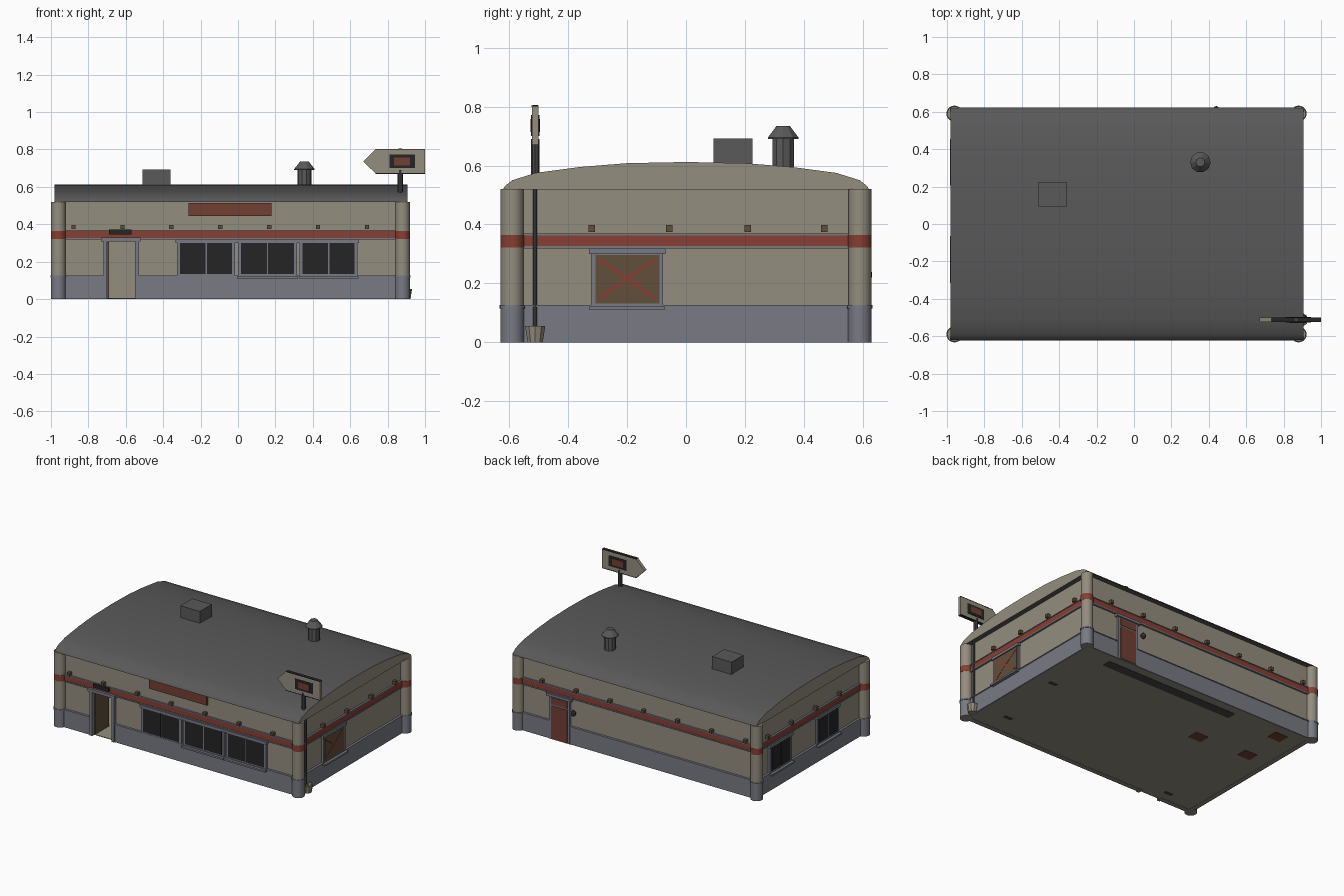
import bpy, bmesh, math
from mathutils import Vector

if "Cube" in bpy.data.objects:
    bpy.data.objects.remove(bpy.data.objects["Cube"])


def material(name, rgb):
    m = bpy.data.materials.new(name)
    m.diffuse_color = (*rgb, 1)
    m.use_nodes = True
    m.node_tree.nodes["Principled BSDF"].inputs["Base Color"].default_value = m.diffuse_color
    return m


CREAM = material("cream plaster", (0.295, 0.268, 0.212))
GREY = material("slate grey", (0.19, 0.195, 0.228))
RED = material("stripe red", (0.235, 0.05, 0.033))
RUST = material("rust brown", (0.165, 0.05, 0.032))
ROOF = material("roof grey", (0.1, 0.1, 0.1))
BLACK = material("black glass", (0.018, 0.018, 0.018))
BOARD = material("board brown", (0.12, 0.078, 0.042))
METAL = material("dark metal", (0.06, 0.06, 0.065))


def finish(name, bm, *mats):
    bmesh.ops.recalc_face_normals(bm, faces=bm.faces)
    me = bpy.data.meshes.new(name)
    bm.to_mesh(me)
    bm.free()
    ob = bpy.data.objects.new(name, me)
    bpy.context.collection.objects.link(ob)
    for m in mats:
        me.materials.append(m)
    return ob


def prism(name, pts, axis, a0, a1, mat, *more):
    """Extrude a 2D outline along an axis; the outline uses the other axes in order."""
    bm = bmesh.new()

    def at(p, a):
        v = list(p)
        v.insert("xyz".index(axis), a)
        return bm.verts.new(v)
    f = bm.faces.new([at(p, a0) for p in pts])
    ext = bmesh.ops.extrude_face_region(bm, geom=[f])["geom"]
    d = Vector([(a1 - a0) if c == axis else 0 for c in "xyz"])
    bmesh.ops.translate(bm, vec=d, verts=[g for g in ext if isinstance(g, bmesh.types.BMVert)])
    bm.faces.ensure_lookup_table()
    return finish(name, bm, mat, *more)


def box(name, x0, x1, y0, y1, z0, z1, mat):
    return prism(name, [(x0, y0), (x1, y0), (x1, y1), (x0, y1)], "z", z0, z1, mat)


def lathe(name, x, y, prof, sides, mats, pick=lambda i: 0, smooth=False):
    """Turn (radius, z) points round an upright axis; pick gives each ring its material."""
    bm = bmesh.new()
    rings = [[bm.verts.new((x + r * math.cos(t), y + r * math.sin(t), z))
              for t in [2 * math.pi * k / sides for k in range(sides)]] for r, z in prof]
    for i in range(len(rings) - 1):
        for k in range(sides):
            j = (k + 1) % sides
            f = bm.faces.new((rings[i][k], rings[i][j], rings[i + 1][j], rings[i + 1][k]))
            f.material_index = pick(i)
            f.smooth = smooth
    bm.faces.new(rings[0])
    bm.faces.new(rings[-1])
    ob = finish(name, bm, *mats)
    if smooth:
        bpy.context.view_layer.objects.active = ob
        ob.select_set(True)
        bpy.ops.object.shade_smooth_by_angle(angle=math.radians(35))
        ob.select_set(False)
    return ob


# Wall planes: u runs along the wall, d is distance outward from it
X0, X1, Y = -0.95, 0.87, 0.59


def on_wall(wall, name, u0, u1, d0, d1, z0, z1, mat):
    if wall == "front":
        return box(name, u0, u1, -Y - d1, -Y - d0, z0, z1, mat)
    if wall == "back":
        return box(name, u0, u1, Y + d0, Y + d1, z0, z1, mat)
    if wall == "left":
        return box(name, X0 - d1, X0 - d0, u0, u1, z0, z1, mat)
    return box(name, X1 + d0, X1 + d1, u0, u1, z0, z1, mat)


DOOR = (-0.70, -0.55)


def band(name, d0, d1, z0, z1, mat, doorway=False):
    """A strip round all four walls, optionally broken at the front doorway."""
    spans = [(X0, DOOR[0]), (DOOR[1], X1)] if doorway else [(X0, X1)]
    for u0, u1 in spans:
        on_wall("front", "front_" + name, u0, u1, d0, d1, z0, z1, mat)
    on_wall("back", "back_" + name, X0, X1, d0, d1, z0, z1, mat)
    for w in ("left", "right"):
        on_wall(w, w + "_" + name, -Y, Y, d0, d1, z0, z1, mat)


# Walls, plinth and stripe
band("lower_wall", -0.02, 0, 0, 0.31, CREAM, True)
band("upper_wall", -0.02, 0, 0.31, 0.52, CREAM)
band("plinth", 0, 0.012, 0, 0.12, GREY, True)
band("plinth_cap", 0, 0.016, 0.12, 0.126, GREY, True)
band("stripe", 0, 0.01, 0.326, 0.363, RED)
band("stripe_lower_trim", 0, 0.013, 0.318, 0.326, GREY)
band("stripe_upper_trim", 0, 0.013, 0.363, 0.369, GREY)

# Corner columns
col = [(0.04, 0), (0.04, 0.115), (0.043, 0.115), (0.043, 0.126), (0.039, 0.126),
       (0.039, 0.322), (0.04, 0.322), (0.04, 0.365), (0.039, 0.365), (0.039, 0.52)]
for cx in (-0.96, 0.88):
    for cy in (-0.59, 0.59):
        lathe("corner_column", cx, cy, col, 20, (CREAM, GREY, RED),
              lambda i: 1 if i < 4 else 2 if i in (5, 6, 7) else 0, True)

# Curved roof with cream gable ends
half = [(0.622, 0.518), (0.615, 0.53), (0.59, 0.55), (0.51, 0.575), (0.36, 0.595), (0.2, 0.608)]
arch = half + [(0, 0.612)] + [(-y, z) for y, z in reversed(half)]
roof = prism("roof", arch, "x", -0.98, 0.905, ROOF, CREAM)
for p in roof.data.polygons:
    p.material_index = 1 if abs(p.normal.x) > 0.5 else 0
    p.use_smooth = p.normal.z > 0.5
bpy.context.view_layer.objects.active = roof
roof.select_set(True)
bpy.ops.object.shade_smooth_by_angle(angle=math.radians(30))
roof.select_set(False)

# Floor and furniture feet seen from below
box("floor", X0, X1, -Y, Y, 0.002, 0.006, CREAM)
box("counter_base", -0.38, 0.65, 0.47, 0.535, 0, 0.004, METAL)
for fx, fy in ((-0.39, 0.165), (-0.77, 0.486), (-0.77, 0.19)):
    box("seat_base", fx - 0.05, fx + 0.05, fy - 0.04, fy + 0.04, 0, 0.004, RUST)
for fx, fy in ((0.74, 0.09), (0.68, -0.42), (-0.7, -0.5)):
    box("floor_debris", fx - 0.03, fx + 0.03, fy - 0.012, fy + 0.012, 0, 0.004, METAL)


def window(wall, u0, u1, sill=True, boarded=False):
    on_wall(wall, "window_frame", u0, u1, 0, 0.014, 0.124, 0.3, GREY)
    on_wall(wall, "window_lintel", u0 - 0.008, u1 + 0.008, 0, 0.022, 0.3, 0.318, GREY)
    if sill:
        on_wall(wall, "window_sill", u0 - 0.005, u1 + 0.005, 0, 0.034, 0.11, 0.122, GREY)
    if boarded:
        on_wall(wall, "window_boards", u0 + 0.014, u1 - 0.012, 0.014, 0.017, 0.132, 0.297, BOARD)
        return
    mid = (u0 + u1) / 2
    for a, b in ((u0 + 0.016, mid - 0.003), (mid + 0.003, u1 - 0.016)):
        on_wall(wall, "window_pane", a, b, 0.014, 0.017, 0.134, 0.303, BLACK)


# Front, left and boarded right windows
window("front", -0.325, -0.015, False)
window("front", 0.0, 0.315)
window("front", 0.33, 0.64)
window("left", 0.21, 0.45)
window("left", -0.31, -0.07)
window("right", -0.322, -0.078, True, True)
for s in (1, -1):
    cross = [(-0.2 + s * y, 0.215 + z) for y, z in
             ((-0.1, -0.062), (-0.09, -0.07), (0.1, 0.062), (0.09, 0.07))]
    prism("painted_cross", cross, "x", X1 + 0.016, X1 + 0.0185, RED)

# Front doorway with the door swung inward
for u in (-0.72, -0.55):
    on_wall("front", "door_jamb", u, u + 0.02, -0.02, 0.02, 0, 0.31, GREY)
on_wall("front", "door_lintel", -0.732, -0.522, -0.02, 0.027, 0.308, 0.328, GREY)
box("open_door", -0.70, -0.69, -0.585, -0.44, 0.006, 0.306, BOARD)
on_wall("front", "door_sign", -0.69, -0.57, 0.01, 0.025, 0.345, 0.371, BLACK)
on_wall("front", "name_board", -0.265, 0.18, 0, 0.012, 0.445, 0.514, RUST)

# Back door with frame and round lamp
on_wall("back", "back_door_frame", 0.475, 0.635, 0, 0.015, 0, 0.3, GREY)
on_wall("back", "back_door_lintel", 0.46, 0.65, 0, 0.025, 0.3, 0.318, GREY)
on_wall("back", "back_door_lower", 0.492, 0.618, 0.015, 0.018, 0.005, 0.235, RUST)
on_wall("back", "back_door_upper", 0.492, 0.618, 0.015, 0.018, 0.245, 0.292, RUST)
lathe("back_lamp", 0.44, 0.615, [(0.008, 0.21), (0.016, 0.22), (0.016, 0.238), (0.006, 0.25)], 8, (METAL,))

# Small wall lamps above the stripe
for i in range(7):
    u = -0.88 + i * 0.2617
    for w in ("front", "back"):
        on_wall(w, "wall_lamp", u - 0.011, u + 0.011, 0, 0.025, 0.374, 0.396, BOARD)
for u in (-0.32, -0.057, 0.21, 0.47):
    for w in ("left", "right"):
        on_wall(w, "wall_lamp", u - 0.011, u + 0.011, 0, 0.025, 0.374, 0.398, BOARD)

# Drainpipe and bucket on the right wall
lathe("drainpipe", 0.882, -0.513, [(0.007, 0.05), (0.007, 0.518)], 8, (METAL,))
lathe("bucket", 0.895, -0.512, [(0.027, 0), (0.036, 0.055), (0.031, 0.055), (0.025, 0.02)], 10, (CREAM,))

# Roof box and chimney with cap
box("roof_box", -0.51, -0.36, 0.093, 0.225, 0.58, 0.692, ROOF)
lathe("chimney", 0.355, 0.33, [(0.038, 0.56), (0.038, 0.693)], 10, (ROOF,))
lathe("chimney_cap", 0.355, 0.33, [(0.055, 0.69), (0.055, 0.695), (0.027, 0.73), (0.024, 0.735)], 10, (ROOF,))

# Arrow sign on its pole
lathe("sign_pole", 0.867, -0.512, [(0.014, 0.55), (0.014, 0.69), (0.009, 0.69), (0.009, 0.806)], 8, (METAL,))
arrow = [(0.67, 0.736), (0.735, 0.672), (1.0, 0.672), (1.0, 0.8), (0.735, 0.8)]
prism("arrow_sign", arrow, "y", -0.523, -0.501, CREAM)
for z in (0.669, 0.799):
    box("sign_edge", 0.735, 1.0, -0.524, -0.5, z, z + 0.004, BLACK)
for s in (-1, 1):
    y = -0.512 + s * 0.011
    box("sign_panel", 0.81, 0.946, min(y, y + s * 0.003), max(y, y + s * 0.003), 0.7, 0.772, BLACK)
    y += s * 0.003
    box("sign_panel_red", 0.835, 0.92, min(y, y + s * 0.002), max(y, y + s * 0.002), 0.714, 0.758, RUST)
